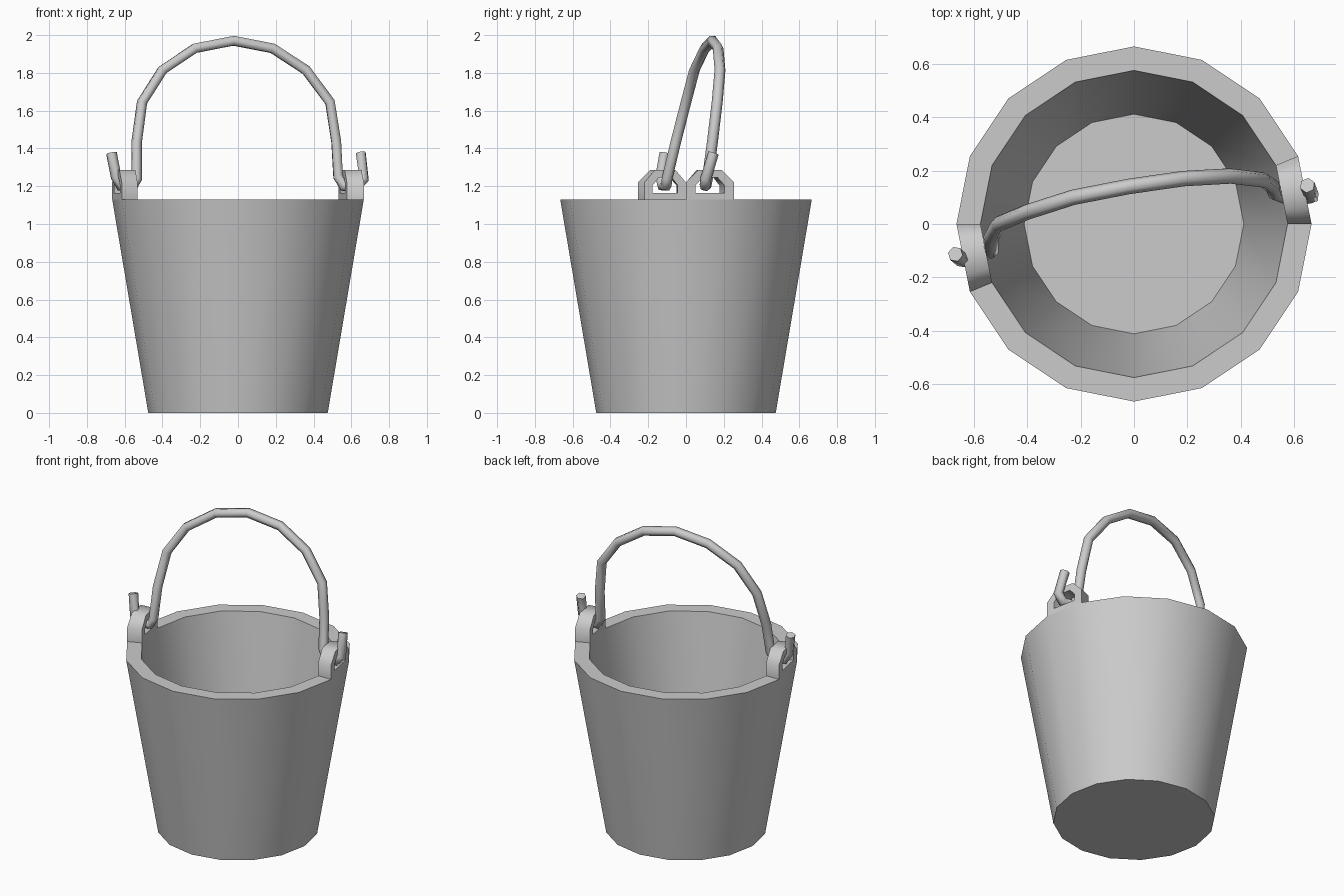
import bpy, bmesh
from math import sin, cos, pi, radians
from mathutils import Vector

if "Cube" in bpy.data.objects:
    bpy.data.objects.remove(bpy.data.objects["Cube"])

metal = bpy.data.materials.new("grey metal")
metal.use_nodes = True
GREY = (0.6, 0.6, 0.6, 1)
metal.diffuse_color = GREY
metal.node_tree.nodes["Principled BSDF"].inputs["Base Color"].default_value = GREY

SIDES, RIM_Z, OUTER, INNER = 16, 1.13, 0.666, 0.576


def finish(name, bm, angle):
    bmesh.ops.recalc_face_normals(bm, faces=bm.faces[:])
    mesh = bpy.data.meshes.new(name)
    bm.to_mesh(mesh)
    bm.free()
    mesh.materials.append(metal)
    mesh.shade_smooth()
    mesh.set_sharp_from_angle(angle=radians(angle))
    ob = bpy.data.objects.new(name, mesh)
    bpy.context.collection.objects.link(ob)
    return ob


def bridge(bm, a, b):
    for i in range(len(a)):
        j = (i + 1) % len(a)
        bm.faces.new((a[i], a[j], b[j], b[i]))


def ring_point(radius, step, z):
    a = 2 * pi * step / SIDES
    return Vector((radius * cos(a), radius * sin(a), z))


# Bucket: tapered outer wall, flat rim, inner wall and floor
bm = bmesh.new()
profile = [(0.475, 0), (OUTER, RIM_Z), (INNER, RIM_Z), (0.412, 0.1)]
rings = [[bm.verts.new(ring_point(r, i, z)) for i in range(SIDES)] for r, z in profile]
for a, b in zip(rings, rings[1:]):
    bridge(bm, a, b)
bm.faces.new(rings[0])
bm.faces.new(rings[-1])
finish("bucket", bm, 35)


# Lugs: chamfered arches with a hole, each standing on one rim segment
def lug(name, start):
    bm = bmesh.new()
    outline = [(0, 0), (0, 0.09), (0.25, 0.155), (0.75, 0.155), (1, 0.09), (1, 0)]
    hole = [(0.2, 0.035), (0.2, 0.075), (0.34, 0.115), (0.66, 0.115), (0.8, 0.075), (0.8, 0.035)]

    def loop(points, radius):
        a, b = (ring_point(radius, start + k, RIM_Z) for k in (0, 1))
        return [bm.verts.new(a.lerp(b, s) + Vector((0, 0, z))) for s, z in points]

    loops = [loop(outline, OUTER), loop(outline, INNER), loop(hole, INNER), loop(hole, OUTER)]
    for i in range(4):
        bridge(bm, loops[i], loops[(i + 1) % 4])
    finish(name, bm, 60)


lug("left_lug", 0)
lug("right_lug", SIDES // 2)

# Handle: bent rod hooked through both lugs and leaning back
path = [
    (-0.67, -0.113, 1.375), (-0.645, -0.135, 1.25), (-0.62, -0.125, 1.2),
    (-0.555, -0.105, 1.2), (-0.535, -0.1, 1.24), (-0.537, -0.055, 1.43),
    (-0.508, 0, 1.645), (-0.4, 0.045, 1.815), (-0.228, 0.1, 1.93),
    (-0.024, 0.14, 1.97), (0.183, 0.17, 1.93), (0.36, 0.18, 1.815),
    (0.487, 0.165, 1.645), (0.52, 0.14, 1.435), (0.53, 0.115, 1.25),
    (0.56, 0.105, 1.2), (0.63, 0.1, 1.2), (0.667, 0.105, 1.24), (0.65, 0.145, 1.375),
]
curve = bpy.data.curves.new("handle_path", "CURVE")
curve.dimensions = "3D"
curve.bevel_depth = 0.029
curve.bevel_resolution = 1
curve.use_fill_caps = True
spline = curve.splines.new("POLY")
spline.points.add(len(path) - 1)
for point, co in zip(spline.points, path):
    point.co = (*co, 1)
helper = bpy.data.objects.new("handle_path", curve)
bpy.context.collection.objects.link(helper)
bm = bmesh.new()
bm.from_mesh(helper.to_mesh())
helper.to_mesh_clear()
bpy.data.objects.remove(helper)
bmesh.ops.remove_doubles(bm, verts=bm.verts[:], dist=0.0005)
finish("handle", bm, 65)
